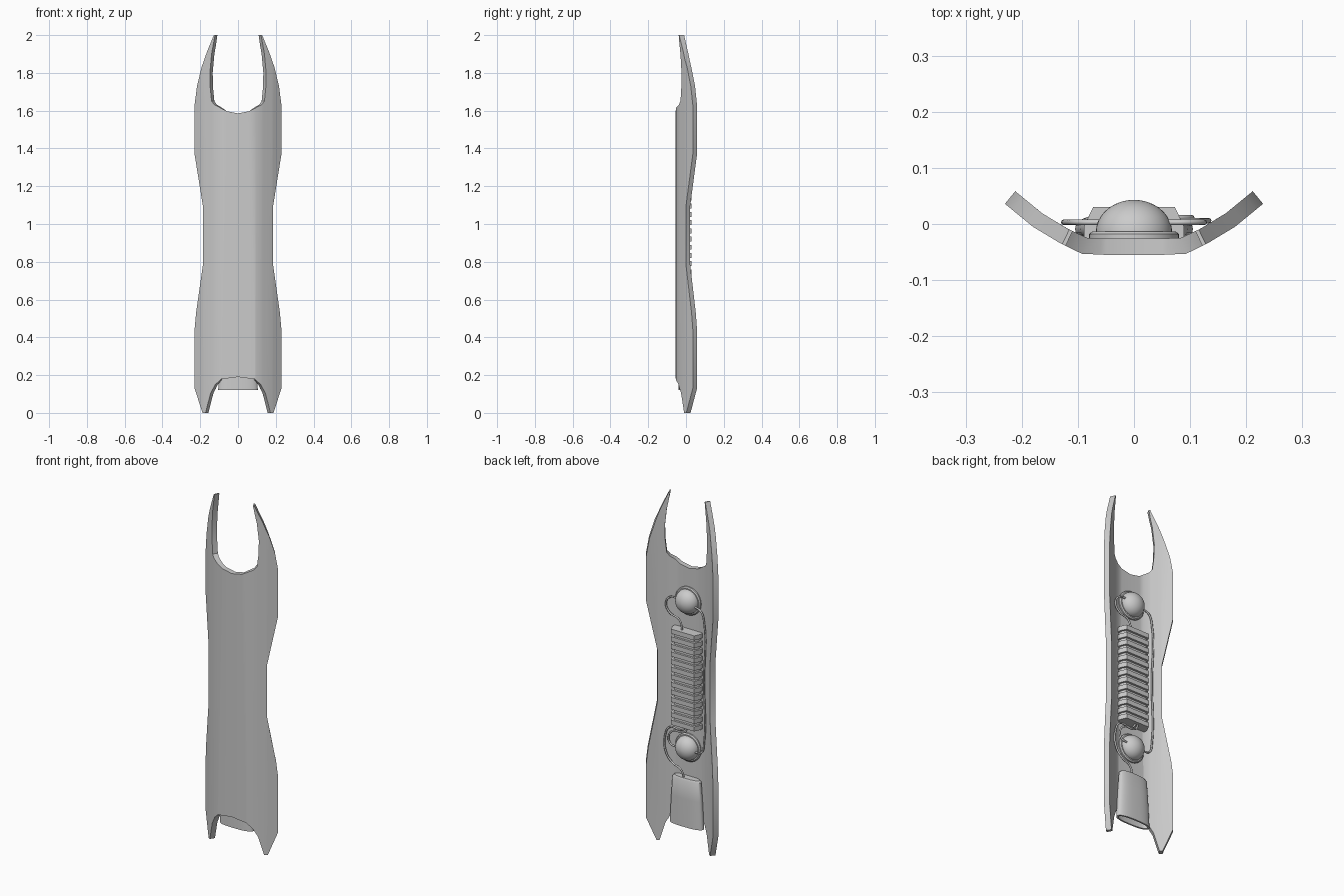
import bpy, bmesh, math
from mathutils import Vector

if "Cube" in bpy.data.objects:
    bpy.data.objects.remove(bpy.data.objects["Cube"])


def finish(name, bm, angle=35):
    bmesh.ops.recalc_face_normals(bm, faces=bm.faces)
    me = bpy.data.meshes.new(name)
    bm.to_mesh(me)
    bm.free()
    ob = bpy.data.objects.new(name, me)
    bpy.context.collection.objects.link(ob)
    smooth(ob, angle)
    return ob


def smooth(ob, angle=35):
    bpy.ops.object.select_all(action='DESELECT')
    ob.select_set(True)
    bpy.context.view_layer.objects.active = ob
    bpy.ops.object.shade_smooth_by_angle(angle=math.radians(angle))


def loft(name, rings, angle=35):
    bm = bmesh.new()
    loops = [[bm.verts.new(p) for p in r] for r in rings]
    n = len(loops[0])
    for a, b in zip(loops, loops[1:]):
        for i in range(n):
            j = (i + 1) % n
            bm.faces.new((a[i], a[j], b[j], b[i]))
    bm.faces.new(loops[0])
    bm.faces.new(loops[-1])
    return finish(name, bm, angle)


# Curved shell: front outline, cut into columns, bent, then thickened
BEND = [(0, -.055), (.05, -.055), (.093, -.053), (.132, -.034), (.18, -.005), (.23, .036)]


def bend(x):
    x = abs(x)
    for (x0, y0), (x1, y1) in zip(BEND, BEND[1:]):
        if x <= x1 + 1e-4:
            return y0 + (y1 - y0) * (x - x0) / (x1 - x0)
    return BEND[-1][1]


half = [(0, .19), (.09, .178), (.12, .15), (.145, .105), (.172, 0), (.188, 0), (.23, .13),
        (.23, .44), (.222, .53), (.185, .79), (.185, 1.09), (.23, 1.37), (.23, 1.63),
        (.217, 1.73), (.193, 1.83), (.165, 1.91), (.128, 2.0), (.122, 2.0), (.14, 1.9),
        (.149, 1.8), (.147, 1.72), (.14, 1.65), (.125, 1.632), (.06, 1.597), (0, 1.585)]
outline = half + [(-x, z) for x, z in half[-2:0:-1]]
bm = bmesh.new()
bm.faces.new([bm.verts.new((x, 0, z)) for x, z in outline])
for x in [0] + [s * p[0] for p in BEND[1:-1] for s in (-1, 1)]:
    bmesh.ops.bisect_plane(bm, geom=bm.verts[:] + bm.edges[:] + bm.faces[:], dist=1e-5,
                           plane_co=(x, 0, 0), plane_no=(1, 0, 0))
for v in bm.verts:
    v.co.y = bend(v.co.x)
bmesh.ops.recalc_face_normals(bm, faces=bm.faces)
bm.faces.ensure_lookup_table()
if sum(f.normal.y * f.calc_area() for f in bm.faces) > 0:
    bmesh.ops.reverse_faces(bm, faces=bm.faces)
me = bpy.data.meshes.new("curved_shell")
bm.to_mesh(me)
bm.free()
shell = bpy.data.objects.new("curved_shell", me)
bpy.context.collection.objects.link(shell)
bpy.context.view_layer.objects.active = shell
sol = shell.modifiers.new("thickness", 'SOLIDIFY')
sol.thickness = .029
sol.offset = -1
sol.use_even_offset = True
bpy.ops.object.modifier_apply(modifier=sol.name)
smooth(shell)


# Round domes on flat collars
def disc(r, y, z, n=40):
    return [(r * math.cos(i * math.tau / n), y, z + r * math.sin(i * math.tau / n)) for i in range(n)]


for label, z in (("upper", 1.40), ("lower", .56)):
    loft(label + "_dome_collar", [disc(.080, -.032, z), disc(.080, -.018, z), disc(.074, -.013, z)])
    arcs = [math.radians(a) for a in range(0, 90, 10)] + [math.radians(88)]
    loft(label + "_dome", [disc(.068, -.03, z)] +
         [disc(.068 * math.cos(a), -.015 + .058 * math.sin(a), z) for a in arcs])


# Ribbed block: trapezoid core with wider fins
def trapezoid(w0, w1, y1, z):
    return [(-w0, -.03, z), (w0, -.03, z), (w0, -.004, z), (w1, y1, z), (-w1, y1, z), (-w0, -.004, z)]


loft("block_core", [trapezoid(.078, .064, .018, .70), trapezoid(.078, .064, .018, 1.23)], 20)
for i in range(13):
    z = .69 + i * .0435
    loft(f"block_fin_{i + 1}", [trapezoid(.089, .073, .030, z), trapezoid(.089, .073, .030, z + .026)], 20)


# Flared hollow nozzle at the bottom
def oval(w, d, z, n=40):
    pts = []
    for i in range(n):
        c, s = math.cos(i * math.tau / n), math.sin(i * math.tau / n)
        pts.append((w * math.copysign(abs(c) ** .75, c), -.009 + d * math.copysign(abs(s) ** .85, s), z))
    return pts


loft("nozzle", [oval(.078, .020, .395), oval(.088, .026, .385), oval(.096, .028, .28),
                oval(.105, .030, .12), oval(.094, .021, .12), oval(.086, .017, .2)])


# Cables linking the parts
def cable(name, pts):
    cu = bpy.data.curves.new(name, 'CURVE')
    cu.dimensions = '3D'
    cu.bevel_depth = .005
    cu.bevel_resolution = 2
    cu.resolution_u = 6
    sp = cu.splines.new('BEZIER')
    sp.bezier_points.add(len(pts) - 1)
    for b, p in zip(sp.bezier_points, pts):
        b.co = Vector(p)
        b.handle_left_type = b.handle_right_type = 'AUTO'
    cu.use_fill_caps = True
    bpy.context.collection.objects.link(bpy.data.objects.new(name, cu))


cable("upper_cable", [(.05, .003, 1.41), (.10, .003, 1.405), (.125, .003, 1.36), (.10, .003, 1.315),
                      (.04, .003, 1.29), (.02, .003, 1.22)])
cable("side_cable", [(-.05, .003, 1.39), (-.095, .003, 1.375), (-.116, .003, 1.32), (-.116, .003, .98),
                     (-.116, .003, .62), (-.10, .003, .565), (-.05, .003, .555)])
cable("lower_cable", [(-.01, .006, .70), (.02, .006, .665), (.10, .006, .66), (.127, .006, .61),
                      (.122, .006, .51), (.08, .006, .46), (.03, .004, .435), (.01, .0, .38)])
cable("short_cable", [(-.02, .011, .70), (.0, .011, .66), (.08, .011, .645), (.103, .011, .60),
                      (.09, .011, .57), (.05, .011, .56)])
